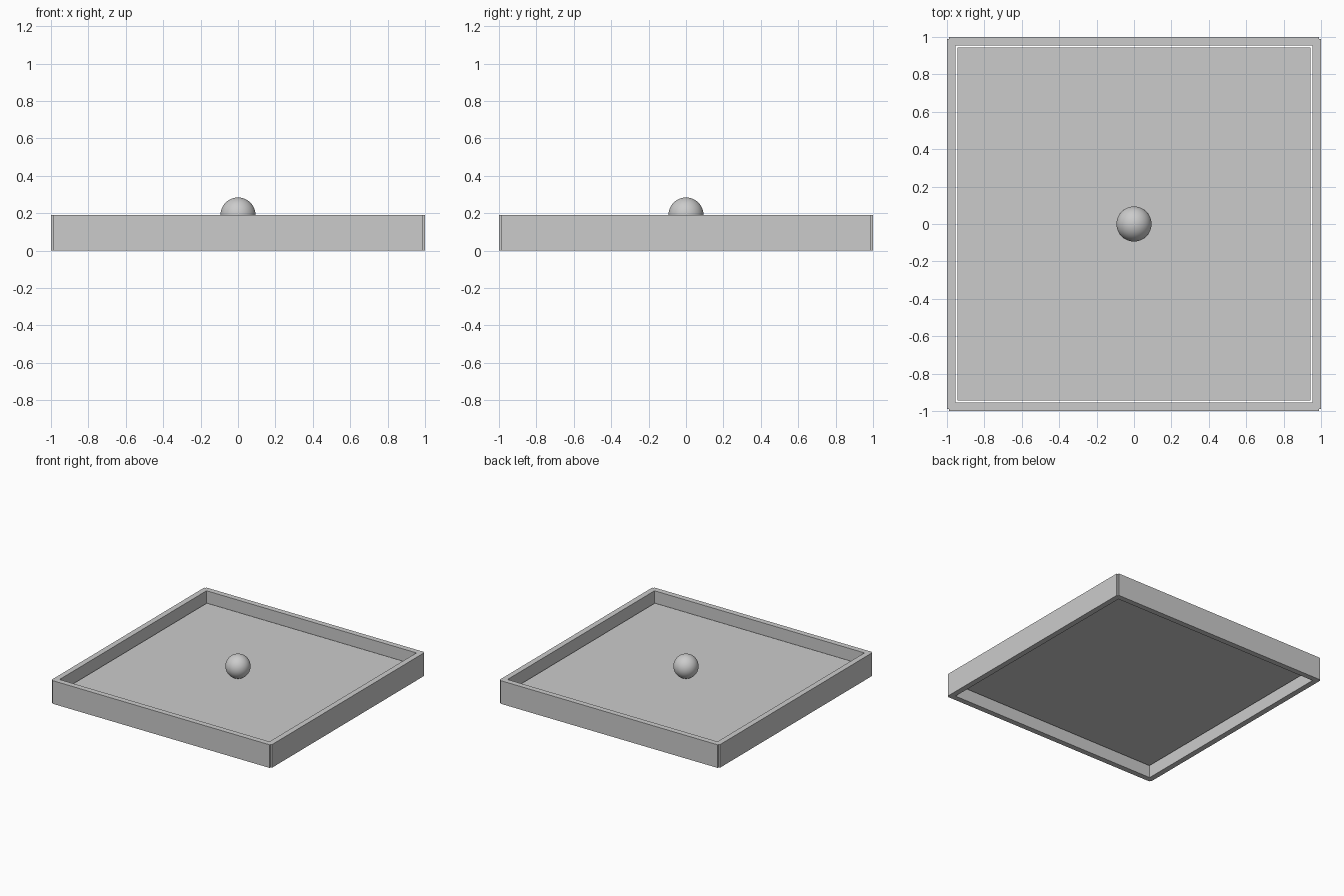
import bpy
from math import pi

if "Cube" in bpy.data.objects:
    bpy.data.objects.remove(bpy.data.objects["Cube"])

OUTER, INNER, END = 1.0, 0.954, 0.988   # wall faces and half length
HEIGHT, FLOOR_Z, BALL_R = 0.19, 0.095, 0.094

# Thin floor sheet, leaving a small gap to the walls
bpy.ops.mesh.primitive_plane_add(size=2 * 0.944, location=(0, 0, FLOOR_Z))
bpy.context.object.name = "floor_panel"

# Four walls, slightly short of the corners
for i, side in enumerate(("right", "back", "left", "front")):
    mid = (OUTER + INNER) / 2
    x, y = ((mid, 0), (0, mid), (-mid, 0), (0, -mid))[i]
    bpy.ops.mesh.primitive_cube_add(size=1, location=(x, y, HEIGHT / 2), rotation=(0, 0, i * pi / 2))
    wall = bpy.context.object
    wall.name = side + "_wall"
    wall.scale = (OUTER - INNER, 2 * END, HEIGHT)

# Ball resting on the floor
bpy.ops.mesh.primitive_uv_sphere_add(segments=48, ring_count=24, radius=BALL_R,
                                     location=(0, 0, FLOOR_Z + BALL_R + 0.001))
bpy.context.object.name = "ball"
bpy.ops.object.shade_smooth()
